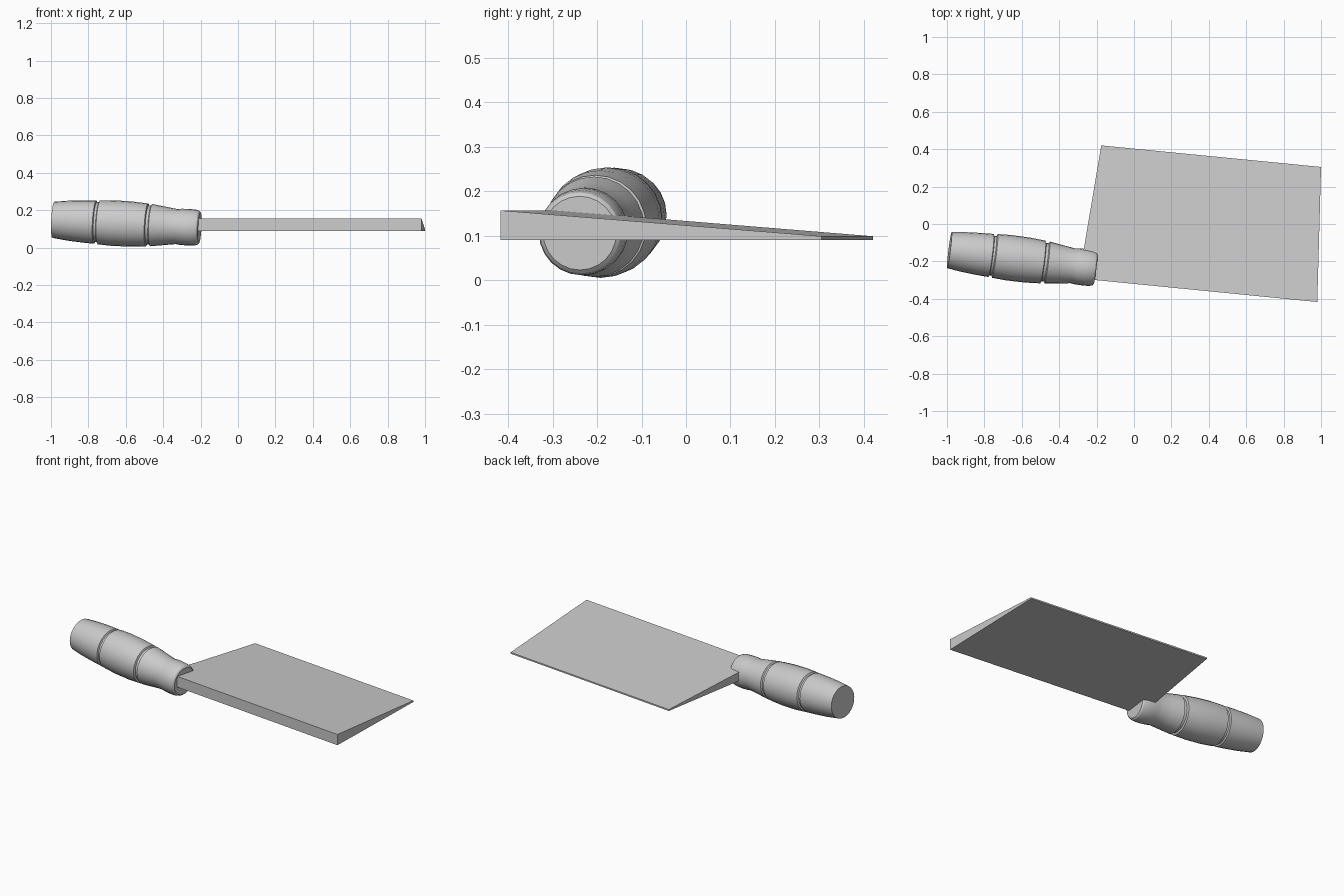
import bpy, bmesh
from math import sin, cos, pi, radians
from mathutils import Vector

if "Cube" in bpy.data.objects:
    bpy.data.objects.remove(bpy.data.objects["Cube"])


def make_object(name, bm, smooth=False):
    bmesh.ops.recalc_face_normals(bm, faces=bm.faces)
    mesh = bpy.data.meshes.new(name)
    bm.to_mesh(mesh)
    bm.free()
    obj = bpy.data.objects.new(name, mesh)
    bpy.context.collection.objects.link(obj)
    if smooth:
        bpy.ops.object.select_all(action='DESELECT')
        obj.select_set(True)
        bpy.context.view_layer.objects.active = obj
        bpy.ops.object.shade_smooth_by_angle(angle=radians(30))
    return obj


def lathe(name, start, end, profile, sides=24):
    """Turn (distance, radius) rings around the axis from start to end."""
    start, axis = Vector(start), Vector(end) - Vector(start)
    rot = axis.to_track_quat('Z', 'Y')
    bm = bmesh.new()
    rings = []
    for d, r in profile:
        rings.append([bm.verts.new(start + rot @ Vector(
            (r * cos(2 * pi * i / sides), r * sin(2 * pi * i / sides), d)))
            for i in range(sides)])
    for a, b in zip(rings, rings[1:]):
        for i in range(sides):
            j = (i + 1) % sides
            bm.faces.new((a[i], a[j], b[j], b[i]))
    bm.faces.new(rings[0])
    bm.faces.new(rings[-1])
    return make_object(name, bm, smooth=True)


# Blade: flat underside, thick spine tapering to a thin cutting edge
outline = [(-0.295, -0.291, 0.157), (0.98, -0.417, 0.157),
           (1.0, 0.305, 0.099), (-0.175, 0.42, 0.099)]
bm = bmesh.new()
low = [bm.verts.new((x, y, 0.09)) for x, y, z in outline]
high = [bm.verts.new(p) for p in outline]
bm.faces.new(low)
bm.faces.new(high)
for i in range(4):
    j = (i + 1) % 4
    bm.faces.new((low[i], low[j], high[j], high[i]))
make_object("blade", bm)

# Turned handle: swelling grip with two grooves and a rounded collar
profile = [(0, 0.097), (0.08, 0.107), (0.16, 0.113), (0.225, 0.116),
           (0.229, 0.107), (0.241, 0.107), (0.246, 0.118),
           (0.32, 0.122), (0.42, 0.121), (0.505, 0.115),
           (0.509, 0.104), (0.523, 0.104), (0.528, 0.113),
           (0.60, 0.103), (0.665, 0.094),
           (0.69, 0.097), (0.73, 0.098), (0.765, 0.096),
           (0.782, 0.091), (0.789, 0.083)]
lathe("handle", (-0.987, -0.140, 0.149), (-0.205, -0.239, 0.106), profile)
